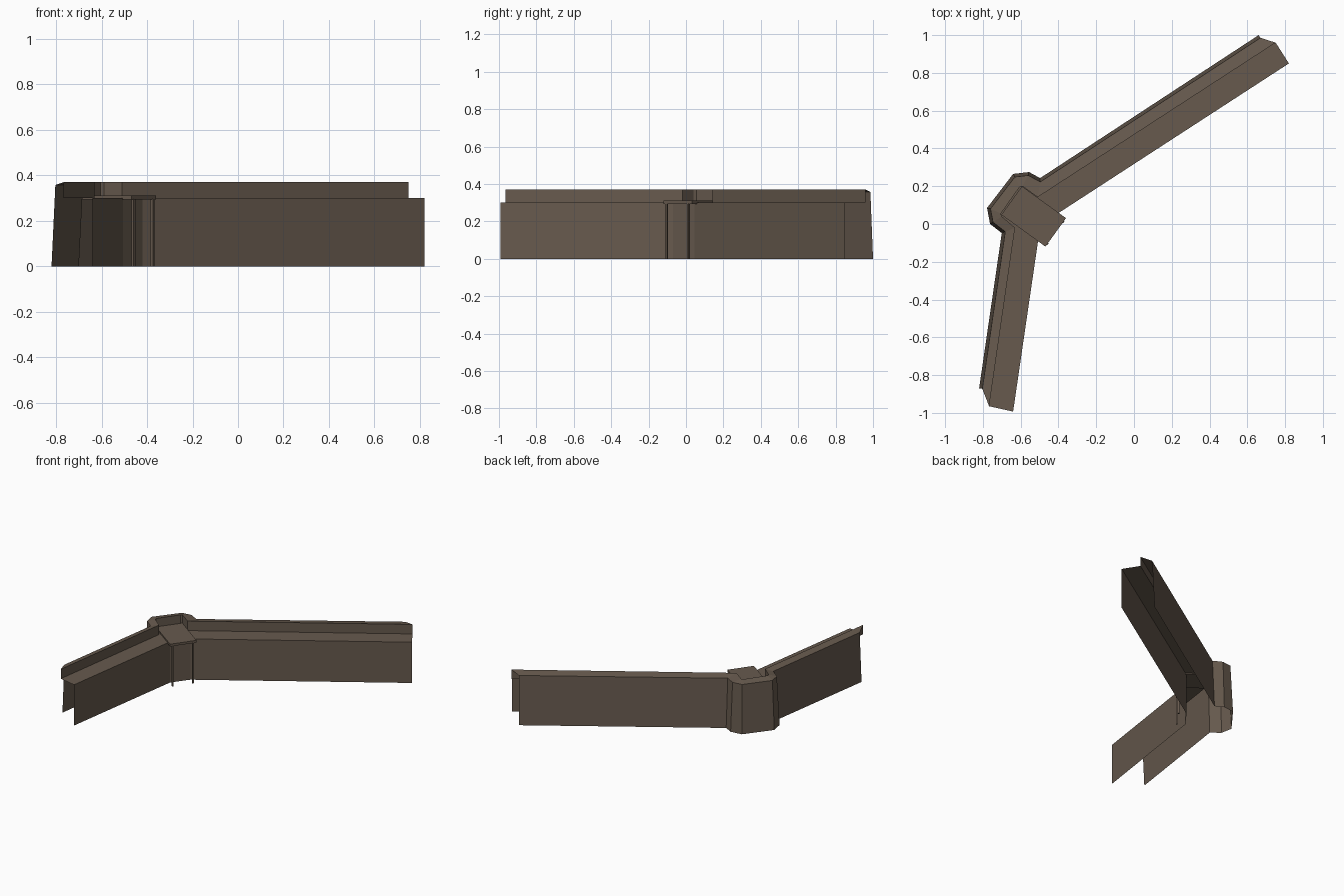
import bpy, bmesh, math
from mathutils import Vector, Matrix

if "Cube" in bpy.data.objects:
    bpy.data.objects.remove(bpy.data.objects["Cube"])

stone = bpy.data.materials.new("brown_stone")
stone.diffuse_color = (0.135, 0.102, 0.076, 1)
stone.use_nodes = True
stone.node_tree.nodes["Principled BSDF"].inputs["Base Color"].default_value = stone.diffuse_color


def finish(name, bm):
    me = bpy.data.meshes.new(name)
    bm.to_mesh(me)
    bm.free()
    me.materials.append(stone)
    ob = bpy.data.objects.new(name, me)
    bpy.context.collection.objects.link(ob)
    return ob


def inset(path, d):
    """Offset an open path to its left with mitred corners."""
    pts = [Vector(p) for p in path]
    nrm = []
    for a, b in zip(pts, pts[1:]):
        t = (b - a).normalized()
        nrm.append(Vector((-t.y, t.x)))
    out = []
    for i, p in enumerate(pts):
        n0, n1 = nrm[max(i - 1, 0)], nrm[min(i, len(nrm) - 1)]
        out.append(p + (n0 + n1) * d / (1 + n0.dot(n1)))
    return out


def row(bm, path, z):
    return [bm.verts.new((p[0], p[1], z)) for p in path]


def strip(bm, a, b):
    for i in range(len(a) - 1):
        bm.faces.new((a[i], a[i + 1], b[i + 1], b[i]))


# Plan lines, from the end of the long wall round the bastion to the short one
outer = [(0.66, 1.0), (-0.497, 0.243), (-0.556, 0.275), (-0.64, 0.265),
         (-0.778, 0.085), (-0.762, 0.0), (-0.70, -0.048), (-0.82, -0.87)]
parapet = [(0.75, 0.96), (-0.51, 0.142), (-0.59, 0.20), (-0.605, 0.197),
           (-0.705, 0.055), (-0.70, 0.04), (-0.63, -0.02), (-0.767, -0.965)]
inner = [(0.82, 0.85), (-0.42, 0.045), (-0.505, -0.07), (-0.64, -0.993)]

# Hollow wall shell: sloped outer face, parapet, walkway and inner face
bm = bmesh.new()
foot = row(bm, outer, 0)
rim = row(bm, inset(outer, 0.017), 0.358)
crest = row(bm, parapet, 0.37)
step = row(bm, parapet, 0.30)
edge = row(bm, inner, 0.30)
base = row(bm, inner, 0)
strip(bm, foot, rim)
strip(bm, rim, crest)
strip(bm, crest, step)
bm.faces.new(step + edge[::-1])
strip(bm, edge, base)
finish("corner_wall", bm)


# Turned box helper for the platform and its posts
ANGLE = math.atan2(-0.17, 0.235)


def box(name, x, y, z0, z1, sx, sy):
    bm = bmesh.new()
    bmesh.ops.create_cube(bm, size=1, matrix=(
        Matrix.Translation((x, y, (z0 + z1) / 2))
        @ Matrix.Rotation(ANGLE, 4, 'Z')
        @ Matrix.Diagonal((sx, sy, z1 - z0, 1))))
    finish(name, bm)


box("corner_platform", -0.531, 0.04, 0.294, 0.311, 0.288, 0.186)
for i, (x, y) in enumerate([(-0.46, -0.104), (-0.376, 0.013)]):
    box(f"platform_post_{i + 1}", x, y, 0, 0.295, 0.012, 0.012)
